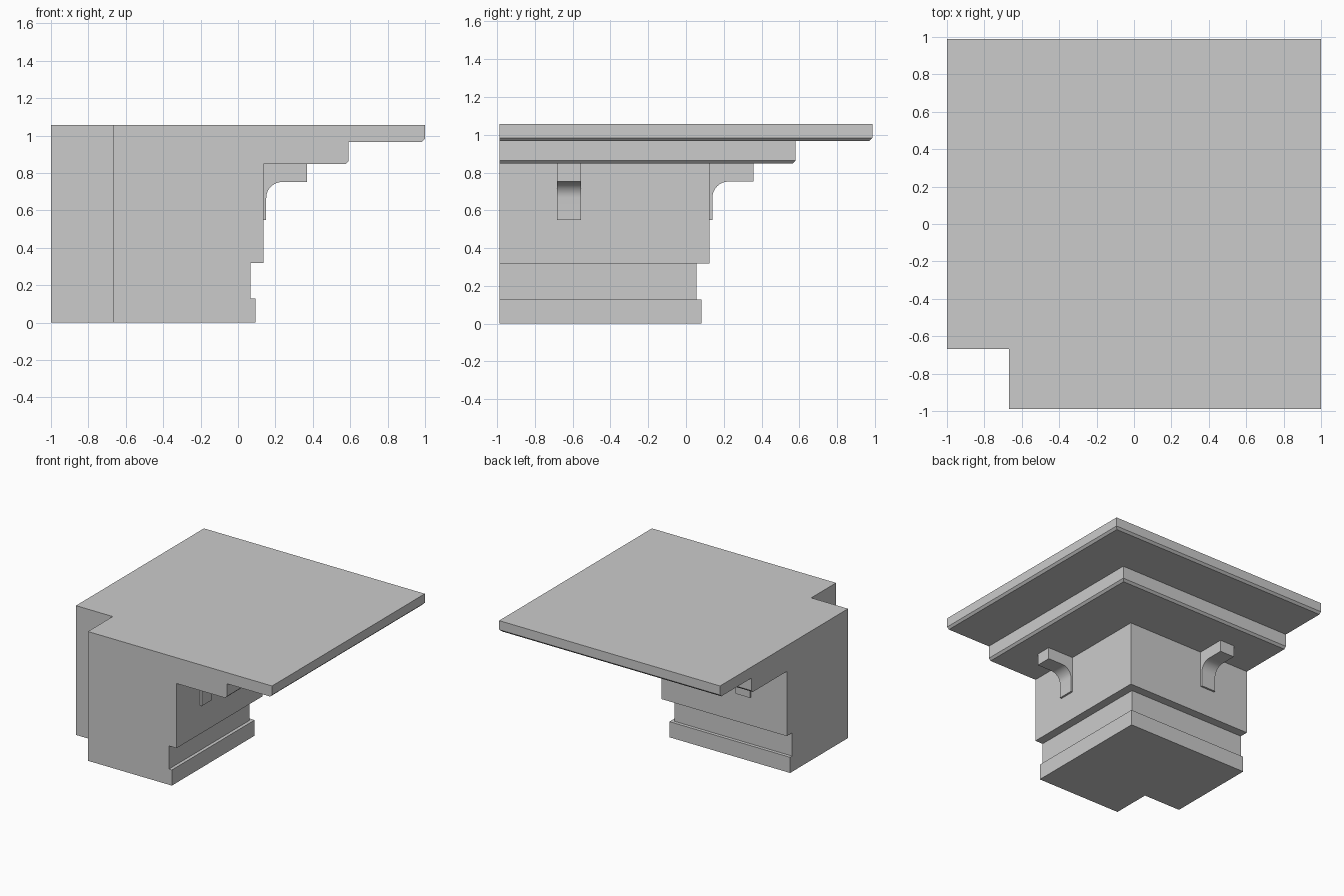
import bpy, bmesh, math
from mathutils import Vector

if "Cube" in bpy.data.objects:
    bpy.data.objects.remove(bpy.data.objects["Cube"])

X0, Y0 = -1.0, -0.988      # cut-off outer sides
NOTCH = -0.667             # inner corner of the notch
DY = 0.011                 # y faces sit slightly closer than x faces


def add_object(name, bm):
    bmesh.ops.recalc_face_normals(bm, faces=bm.faces[:])
    mesh = bpy.data.meshes.new(name)
    bm.to_mesh(mesh)
    bm.free()
    obj = bpy.data.objects.new(name, mesh)
    bpy.context.collection.objects.link(obj)
    return obj


# Moulding profile (distance, height) wrapped round the outer corner
profile = [(0.093, 0), (0.093, 0.128), (0.066, 0.128), (0.066, 0.318),
           (0.136, 0.318), (0.136, 0.847), (0.575, 0.847), (0.592, 0.864),
           (0.592, 0.967), (0.983, 0.967), (1.0, 0.984), (1.0, 1.058)]
bm = bmesh.new()
rows = [[bm.verts.new(p) for p in ((r, Y0, z), (r, r - DY - 0.001 * r, z),
                                   (X0, r - DY - 0.001 * r, z))]
        for r, z in profile]
for low, high in zip(rows, rows[1:]):
    for i in range(2):
        bm.faces.new((low[i], low[i + 1], high[i + 1], high[i]))

# Notch, cut ends, underside and top
notch = [[bm.verts.new((x, y, z)) for x, y in
          ((X0, NOTCH), (NOTCH, NOTCH), (NOTCH, Y0))]
         for z in (0, profile[-1][1])]
for i in range(2):
    bm.faces.new((notch[0][i], notch[0][i + 1], notch[1][i + 1], notch[1][i]))
bm.faces.new([r[0] for r in rows] + [notch[1][2], notch[0][2]])
bm.faces.new([r[2] for r in rows] + [notch[1][0], notch[0][0]])
bm.faces.new(rows[0] + notch[0])
bm.faces.new(rows[-1] + notch[1])
add_object("cornice_corner", bm)


# Curved brackets under the eaves
def bracket(name, place, width):
    pts = [(0.136, 0.55), (0.151, 0.55)]
    for i in range(11):
        a = math.pi - math.pi / 2 * i / 10
        pts.append((0.236 + 0.085 * math.cos(a), 0.667 + 0.085 * math.sin(a)))
    pts += [(0.369, 0.752), (0.369, 0.847), (0.136, 0.847)]
    bm = bmesh.new()
    ends = [[bm.verts.new(place(r, t, z)) for r, z in pts] for t in width]
    n = len(pts)
    for i in range(n):
        j = (i + 1) % n
        bm.faces.new((ends[0][i], ends[0][j], ends[1][j], ends[1][i]))
    for end in ends:
        bm.faces.new(end)
    obj = add_object(name, bm)
    bpy.ops.object.select_all(action='DESELECT')
    obj.select_set(True)
    bpy.context.view_layer.objects.active = obj
    bpy.ops.object.shade_smooth_by_angle(angle=math.radians(30))


bracket("right_bracket", lambda r, t, z: Vector((r, t, z)), (-0.683, -0.555))
bracket("back_bracket", lambda r, t, z: Vector((t, r - DY, z)), (-0.677, -0.547))
